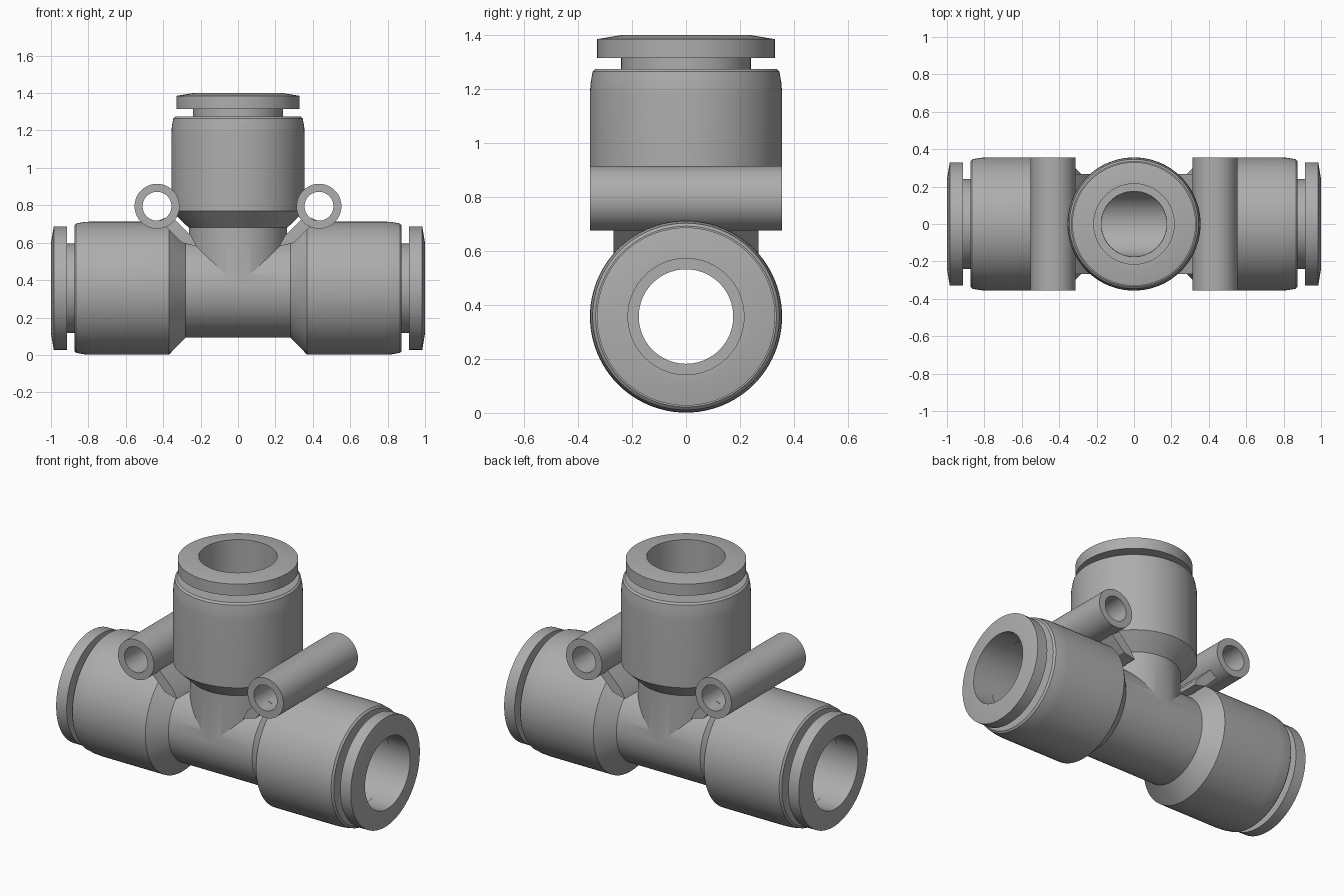
import bpy, bmesh
from math import cos, sin, pi, radians
from mathutils import Matrix

if "Cube" in bpy.data.objects:
    bpy.data.objects.remove(bpy.data.objects["Cube"], do_unlink=True)

AXIS_Z = 0.357      # height of the horizontal run
RISE = 0.043        # extra length of the upright branch
SEG = 96

grey = bpy.data.materials.new("plain grey")
grey.use_nodes = True
grey.diffuse_color = (0.42, 0.42, 0.42, 1)
grey.node_tree.nodes["Principled BSDF"].inputs["Base Color"].default_value = (0.42, 0.42, 0.42, 1)


def finish(name, bm, matrix):
    bmesh.ops.recalc_face_normals(bm, faces=bm.faces[:])
    bm.transform(matrix)
    mesh = bpy.data.meshes.new(name)
    bm.to_mesh(mesh)
    bm.free()
    mesh.materials.append(grey)
    obj = bpy.data.objects.new(name, mesh)
    bpy.context.collection.objects.link(obj)
    return obj


def lathe(name, profile, matrix, ring=False):
    """Revolve (distance, radius) points about z; ring closes the section."""
    bm = bmesh.new()
    rows = [[bm.verts.new((r * cos(2 * pi * i / SEG), r * sin(2 * pi * i / SEG), t))
             for i in range(SEG)] for t, r in profile]
    pairs = list(zip(rows, rows[1:]))
    if ring:
        pairs.append((rows[-1], rows[0]))
    else:
        bm.faces.new(rows[0])
        bm.faces.new(rows[-1])
    for a, b in pairs:
        for i in range(SEG):
            j = (i + 1) % SEG
            bm.faces.new((a[i], a[j], b[j], b[i]))
    return finish(name, bm, matrix)


def mirrored(profile):
    return [(-t, r) for t, r in reversed(profile)] + profile


def raised(profile):
    return [(t + RISE, r) for t, r in profile]


def activate(obj):
    bpy.ops.object.select_all(action='DESELECT')
    obj.select_set(True)
    bpy.context.view_layer.objects.active = obj


def combine(obj, tool, operation):
    activate(obj)
    mod = obj.modifiers.new(operation, 'BOOLEAN')
    mod.operation = operation
    mod.solver = 'EXACT'
    mod.object = tool
    bpy.ops.object.modifier_apply(modifier=mod.name)
    bpy.data.objects.remove(tool, do_unlink=True)


up = Matrix.Translation((0, 0, AXIS_Z))
along = {s: up @ Matrix.Rotation(s * pi / 2, 4, 'Y') for s in (1, -1)}

# Tee body: run and branch joined, then bored with stepped sockets
arm = [(0.28, 0.265), (0.37, 0.356), (0.78, 0.356), (0.82, 0.354),
       (0.865, 0.346), (0.875, 0.335)]
body = lathe("tee_body", mirrored(arm), along[1])
branch = lathe("branch", [(-0.02, 0.263), (0.323, 0.263)] + raised(arm[1:]), up)
combine(body, branch, 'UNION')

bore = [(0.3, 0.175), (0.3, 0.22), (1.1, 0.22)]
combine(body, lathe("run_bore", mirrored(bore), along[1]), 'DIFFERENCE')
combine(body, lathe("branch_bore", [(0, 0.173)] + raised(bore), up), 'DIFFERENCE')
parts = [body]

# Release collars at the three ports
collar = [(0.86, 0.215), (0.86, 0.24), (0.915, 0.24), (0.915, 0.33),
          (0.985, 0.33), (1.0, 0.24), (1.0, 0.215)]
parts += [lathe("left_collar", collar, along[1], True),
          lathe("right_collar", collar, along[-1], True),
          lathe("top_collar", raised(collar), up, True)]

# Mounting tubes and the webs that carry them
tube = [(-0.356, 0.077), (-0.356, 0.12), (0.356, 0.12), (0.356, 0.077)]
web = [(0.22, 0.58), (0.25, 0.635), (0.36, 0.745), (0.42, 0.72), (0.3, 0.6)]
for side, s in (("left", 1), ("right", -1)):
    place = Matrix.Translation((s * 0.433, 0, 0.795)) @ Matrix.Rotation(pi / 2, 4, 'X')
    parts.append(lathe(side + "_mounting_tube", tube, place, True))
    bm = bmesh.new()
    face = bm.faces.new([bm.verts.new((s * x, -0.268, z)) for x, z in web])
    new = bmesh.ops.extrude_face_region(bm, geom=[face])["geom"]
    bmesh.ops.translate(bm, vec=(0, 0.536, 0),
                        verts=[v for v in new if isinstance(v, bmesh.types.BMVert)])
    parts.append(finish(side + "_web", bm, Matrix()))

for obj in parts:
    activate(obj)
    bpy.ops.object.shade_smooth_by_angle(angle=radians(20))
